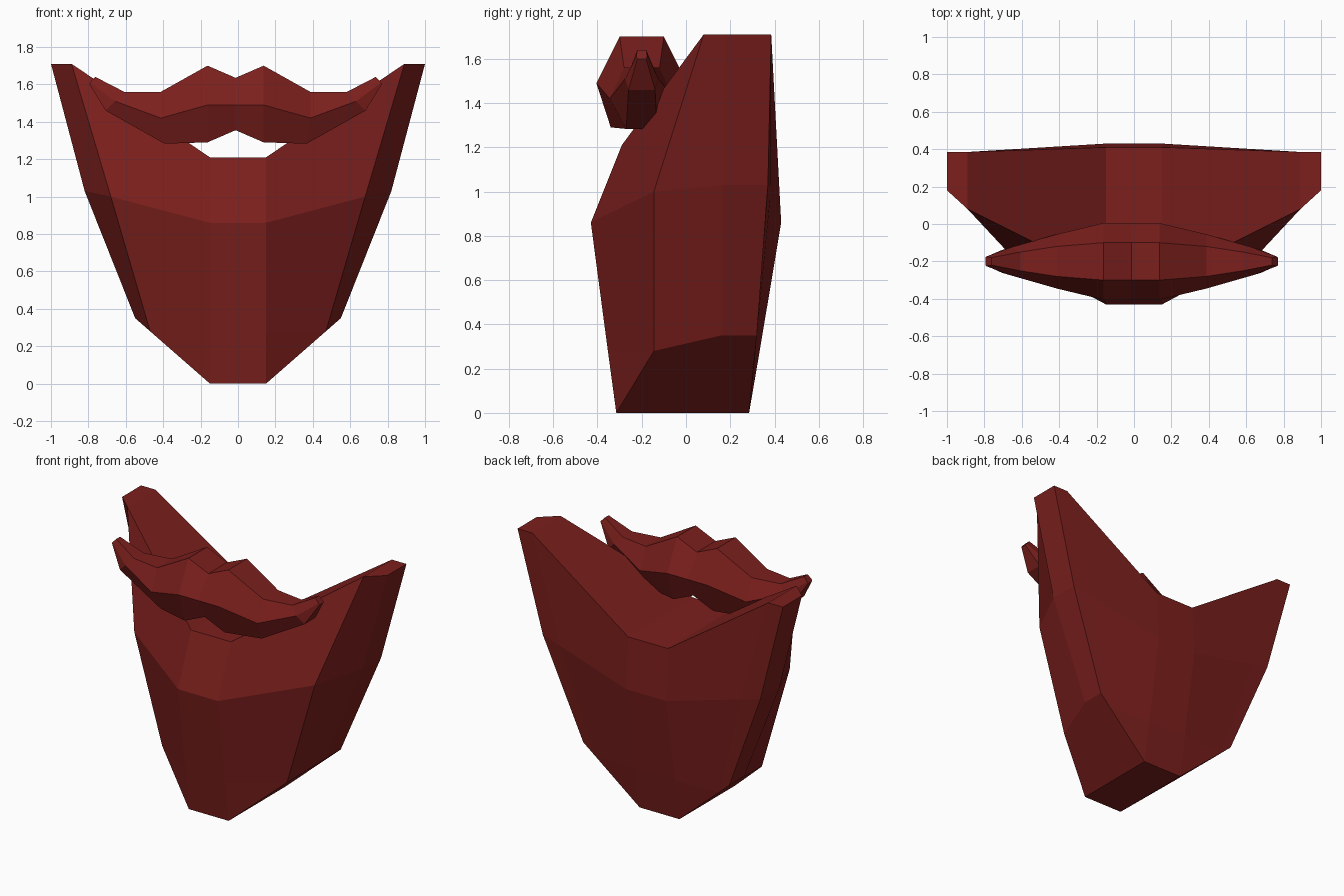
import bpy, bmesh

if "Cube" in bpy.data.objects:
    bpy.data.objects.remove(bpy.data.objects["Cube"])

red = bpy.data.materials.new("dark_red")
red.diffuse_color = (0.2, 0.014, 0.012, 1)
red.use_nodes = True
red.node_tree.nodes["Principled BSDF"].inputs["Base Color"].default_value = red.diffuse_color


def loft_half(name, rings, closed, extra_faces=(), shift=0.0):
    """Skin a stack of equal-length rings on the +x side, then mirror across x."""
    bm = bmesh.new()
    grid = [[bm.verts.new(p) for p in ring] for ring in rings]
    n = len(grid[0])
    for a, b in zip(grid, grid[1:]):
        for i in range(n if closed else n - 1):
            j = (i + 1) % n
            bm.faces.new((a[i], a[j], b[j], b[i]))
    for row, cols in extra_faces:
        bm.faces.new([grid[row][c] for c in cols])
    half = list(bm.verts) + list(bm.edges) + list(bm.faces)
    copy = bmesh.ops.duplicate(bm, geom=half)["geom"]
    for v in copy:
        if isinstance(v, bmesh.types.BMVert):
            v.co.x *= -1
    bmesh.ops.remove_doubles(bm, verts=bm.verts, dist=0.001)
    bmesh.ops.recalc_face_normals(bm, faces=bm.faces)
    mesh = bpy.data.meshes.new(name)
    bm.to_mesh(mesh)
    bm.free()
    mesh.materials.append(red)
    obj = bpy.data.objects.new(name, mesh)
    obj.location.x = shift
    bpy.context.collection.objects.link(obj)


# Beard: each row runs from the front centre around the side to the back centre
def beard_row(front, corner, side, back, inner_back, rear):
    ring = [front, corner, side, back, inner_back, rear]
    return [(0, *front[1:])] + ring + [(0, *rear[1:])]


chin_f, chin_b = (0.15, -0.315, 0), (0.15, 0.285, 0)
beard = [
    beard_row((0.15, -0.29, 1.21), (0.89, 0.08, 1.71), (1, 0.18, 1.71),
              (1, 0.385, 1.71), (0.89, 0.385, 1.71), (0.15, 0.41, 1.21)),
    beard_row((0.15, -0.43, 0.86), (0.68, -0.145, 1.0), (0.82, 0.165, 1.03),
              (0.82, 0.37, 1.03), (0.68, 0.383, 0.995), (0.15, 0.43, 0.86)),
    beard_row((0.15, -0.353, 0.28), (0.47, -0.145, 0.28), (0.55, 0.16, 0.35),
              (0.55, 0.32, 0.35), (0.47, 0.313, 0.28), (0.15, 0.333, 0.28)),
    beard_row(chin_f, chin_f, chin_b, chin_b, chin_b, chin_b),
]
loft_half("beard", beard, False,
          [(0, (0, 1, 6, 7)), (0, (1, 2, 5, 6)), (0, (2, 3, 4, 5)), (3, (0, 1, 6, 7))])


# Moustache: six-sided sections given as (x, z, half depth) at top, middle, bottom
def moustache_ring(top, mid, low):
    front = [(x, -0.2 - d, z) for x, z, d in (top, mid, low)]
    rear = [(x, -0.2 + d, z) for x, z, d in (low, mid, top)]
    return front + rear


sections = [
    ((0, 1.635, 0.10), (0, 1.49, 0.205), (0, 1.355, 0.14)),
    ((0.15, 1.70, 0.10), (0.15, 1.49, 0.205), (0.15, 1.29, 0.14)),
    ((0.40, 1.56, 0.08), (0.40, 1.42, 0.145), (0.38, 1.283, 0.07)),
    ((0.595, 1.56, 0.05), (0.645, 1.51, 0.075), (0.695, 1.46, 0.06)),
    ((0.75, 1.64, 0.02), (0.778, 1.61, 0.025), (0.782, 1.60, 0.02)),
]
loft_half("moustache", [moustache_ring(*s) for s in sections], True,
          [(4, range(6))], shift=-0.013)
